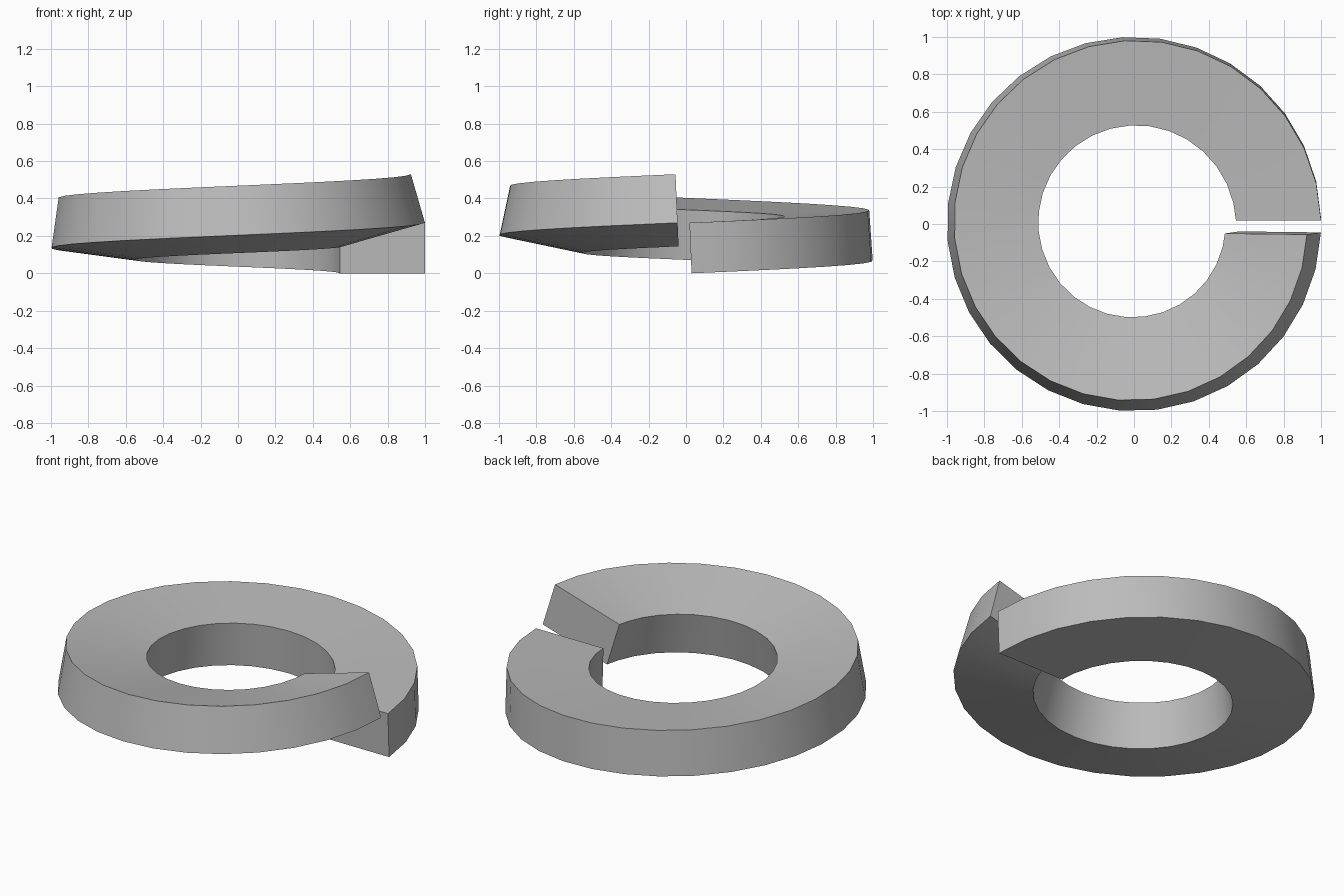
import bpy, bmesh
from math import sin, cos, asin, pi, radians
from mathutils import Vector

if "Cube" in bpy.data.objects:
    bpy.data.objects.remove(bpy.data.objects["Cube"])

WIDTH, HEIGHT = 0.455, 0.27      # bar section
RISE, TWIST = 0.27, radians(16)  # climb and tilt over one turn
SEGMENTS = 31
START_Y, END_Y = 0.03, -0.045    # flat ends of the split
LEAN = RISE / (2 * pi)           # section stays square to the helix


def section(step):
    """Four corners of the tilted bar section, hung from its lower outer edge."""
    t = step / SEGMENTS
    tilt = TWIST * t
    start, end = asin(START_Y), 2 * pi + asin(END_Y)
    angle = start + (end - start) * t
    corners = []
    for across, up in ((0, 0), (0, HEIGHT), (WIDTH, HEIGHT), (WIDTH, 0)):
        r = 1 - across * cos(tilt) - up * sin(tilt)
        dz = up * cos(tilt) - across * sin(tilt)
        a = angle
        if step == 0:
            a = asin(START_Y / r)
        elif step == SEGMENTS:
            a = asin(END_Y / r)
        radial = Vector((cos(a), sin(a), 0))
        tangent = Vector((-sin(a), cos(a), 0))
        corners.append(radial * r - tangent * LEAN * dz
                       + Vector((0, 0, RISE * t + dz)))
    return corners


# Split ring swept around one turn
bm = bmesh.new()
rings = [[bm.verts.new(p) for p in section(i)] for i in range(SEGMENTS + 1)]
for a, b in zip(rings, rings[1:]):
    for k in range(4):
        n = (k + 1) % 4
        bm.faces.new((a[k], b[k], b[n], a[n]))
bm.faces.new(rings[0])
bm.faces.new(rings[-1])
bmesh.ops.recalc_face_normals(bm, faces=bm.faces)
mesh = bpy.data.meshes.new("split_ring")
bm.to_mesh(mesh)
bm.free()
ring = bpy.data.objects.new("split_ring", mesh)
bpy.context.collection.objects.link(ring)

# Plain grey metal
grey = bpy.data.materials.new("grey_metal")
grey.use_nodes = True
colour = (0.5, 0.5, 0.5, 1)
grey.diffuse_color = colour
grey.node_tree.nodes["Principled BSDF"].inputs["Base Color"].default_value = colour
mesh.materials.append(grey)

# Smooth round walls, crisp section edges
bpy.ops.object.select_all(action="DESELECT")
ring.select_set(True)
bpy.context.view_layer.objects.active = ring
bpy.ops.object.shade_smooth_by_angle(angle=radians(30))
